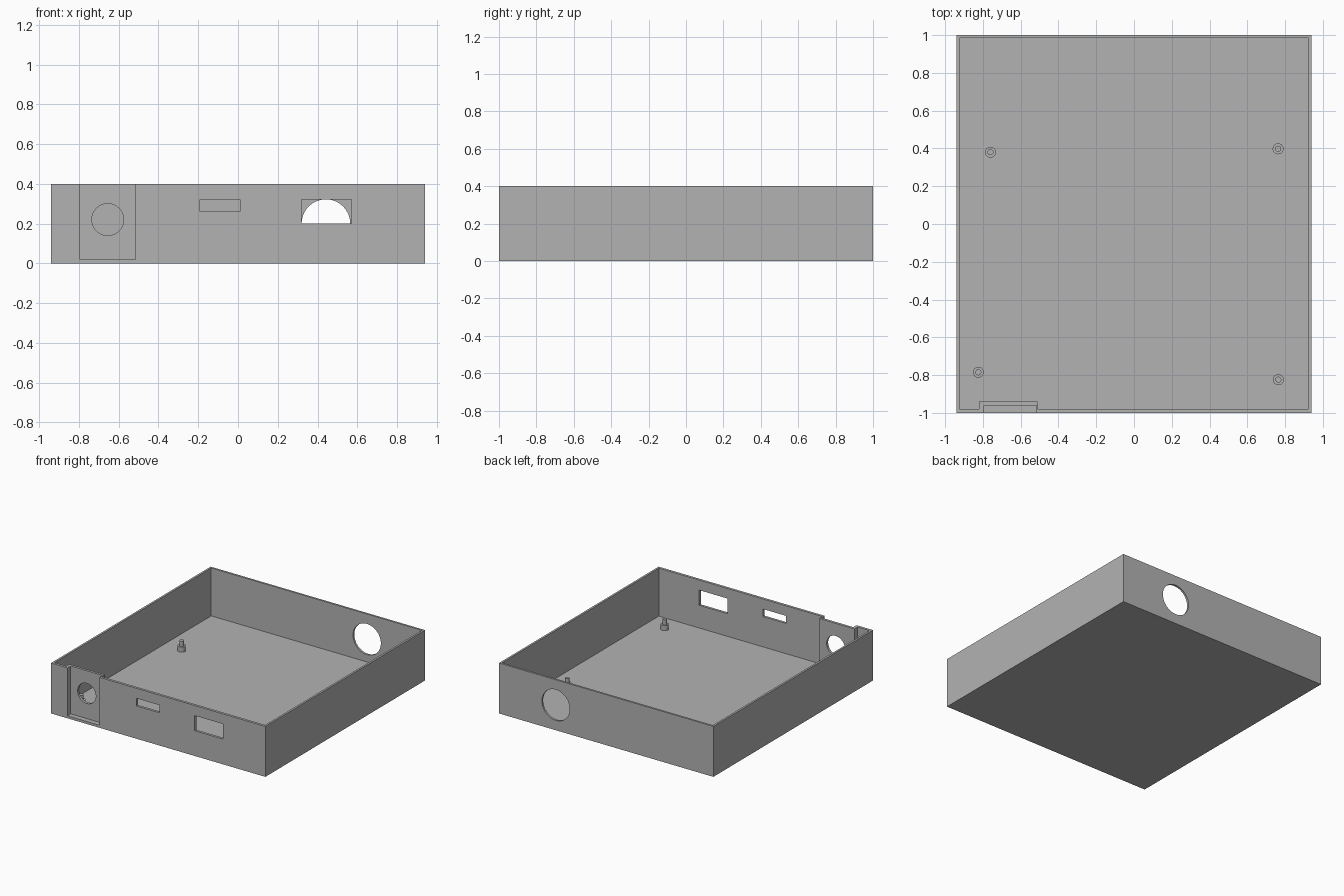
import bpy
import bmesh
from mathutils import Matrix, Vector

cube = bpy.data.objects.get("Cube")
if cube:
    bpy.data.objects.remove(cube, do_unlink=True)

grey = bpy.data.materials.new("plain_grey")
grey.use_nodes = True
colour = (0.45, 0.45, 0.45, 1)
grey.diffuse_color = colour
grey.node_tree.nodes["Principled BSDF"].inputs["Base Color"].default_value = colour

HALF_X, HALF_Y, HEIGHT = 0.94, 1.0, 0.4
WALL, FLOOR = 0.016, 0.02


def make_object(name, bm):
    bmesh.ops.recalc_face_normals(bm, faces=bm.faces)
    mesh = bpy.data.meshes.new(name)
    bm.to_mesh(mesh)
    bm.free()
    mesh.materials.append(grey)
    obj = bpy.data.objects.new(name, mesh)
    bpy.context.collection.objects.link(obj)
    return obj


def prism(name, outline, z0, z1):
    """Extrude an xy outline from z0 to z1."""
    bm = bmesh.new()
    face = bm.faces.new([bm.verts.new((x, y, z0)) for x, y in outline])
    top = bmesh.ops.extrude_face_region(bm, geom=[face])["geom"]
    verts = [g for g in top if isinstance(g, bmesh.types.BMVert)]
    bmesh.ops.translate(bm, verts=verts, vec=(0, 0, z1 - z0))
    return make_object(name, bm)


def box(name, x0, x1, y0, y1, z0, z1):
    return prism(name, [(x0, y0), (x1, y0), (x1, y1), (x0, y1)], z0, z1)


def drill(name, x, y, z, radius):
    """Cylinder along y for a round hole."""
    bm = bmesh.new()
    turn = Matrix.Translation((x, y, z)) @ Matrix.Rotation(1.5707963, 4, "X")
    bmesh.ops.create_cone(bm, cap_ends=True, segments=64, radius1=radius,
                          radius2=radius, depth=0.2, matrix=turn)
    return make_object(name, bm)


def smooth(obj):
    bpy.ops.object.select_all(action="DESELECT")
    obj.select_set(True)
    bpy.context.view_layer.objects.active = obj
    bpy.ops.object.shade_smooth_by_angle(angle=0.6)


# Open tray, its cavity stepping around the thicker socket panel
tray = box("tray", -HALF_X, HALF_X, -HALF_Y, HALF_Y, 0, HEIGHT)
in_x, in_y, front = HALF_X - WALL, HALF_Y - WALL, -0.98
cavity = prism("cavity_cutter", [
    (-in_x, front), (-0.82, front), (-0.82, -0.94), (-0.51, -0.94),
    (-0.51, front), (in_x, front), (in_x, in_y), (-in_x, in_y)], FLOOR, 0.5)

# Socket recess, front slots and round holes
cutters = [
    cavity,
    box("recess_cutter", -0.795, -0.515, -1.1, -0.96, FLOOR, 0.5),
    box("small_slot_cutter", -0.19, 0.01, -1.1, -0.9, 0.26, 0.32),
    box("large_slot_cutter", 0.32, 0.57, -1.1, -0.9, 0.2, 0.32),
    drill("socket_hole_cutter", -0.655, -0.95, 0.22, 0.08),
    drill("back_hole_cutter", 0.442, HALF_Y, 0.2, 0.122),
]
for cutter in cutters:
    mod = tray.modifiers.new(cutter.name, "BOOLEAN")
    mod.operation = "DIFFERENCE"
    mod.solver = "EXACT"
    mod.object = cutter
bpy.context.view_layer.update()
cut = tray.evaluated_get(bpy.context.evaluated_depsgraph_get())
result = bpy.data.meshes.new_from_object(cut)
tray.modifiers.clear()
tray.data = result
for cutter in cutters:
    bpy.data.objects.remove(cutter, do_unlink=True)
smooth(tray)

# Stepped board pegs: wide foot and thin locating pin
pegs = {"back_right": (-0.76, 0.38), "back_left": (0.763, 0.398),
        "front_right": (-0.824, -0.785), "front_left": (0.764, -0.824)}
for place, (x, y) in pegs.items():
    bm = bmesh.new()
    profile = [(0, FLOOR), (0.029, FLOOR), (0.029, 0.06),
               (0.016, 0.06), (0.016, 0.1), (0, 0.1)]
    verts = [bm.verts.new((x + r, y, z)) for r, z in profile]
    edges = [bm.edges.new(pair) for pair in zip(verts, verts[1:])]
    bmesh.ops.spin(bm, geom=verts + edges, cent=Vector((x, y, 0)),
                   axis=(0, 0, 1), angle=6.2831853, steps=32)
    bmesh.ops.remove_doubles(bm, verts=bm.verts, dist=0.0001)
    smooth(make_object(place + "_peg", bm))
